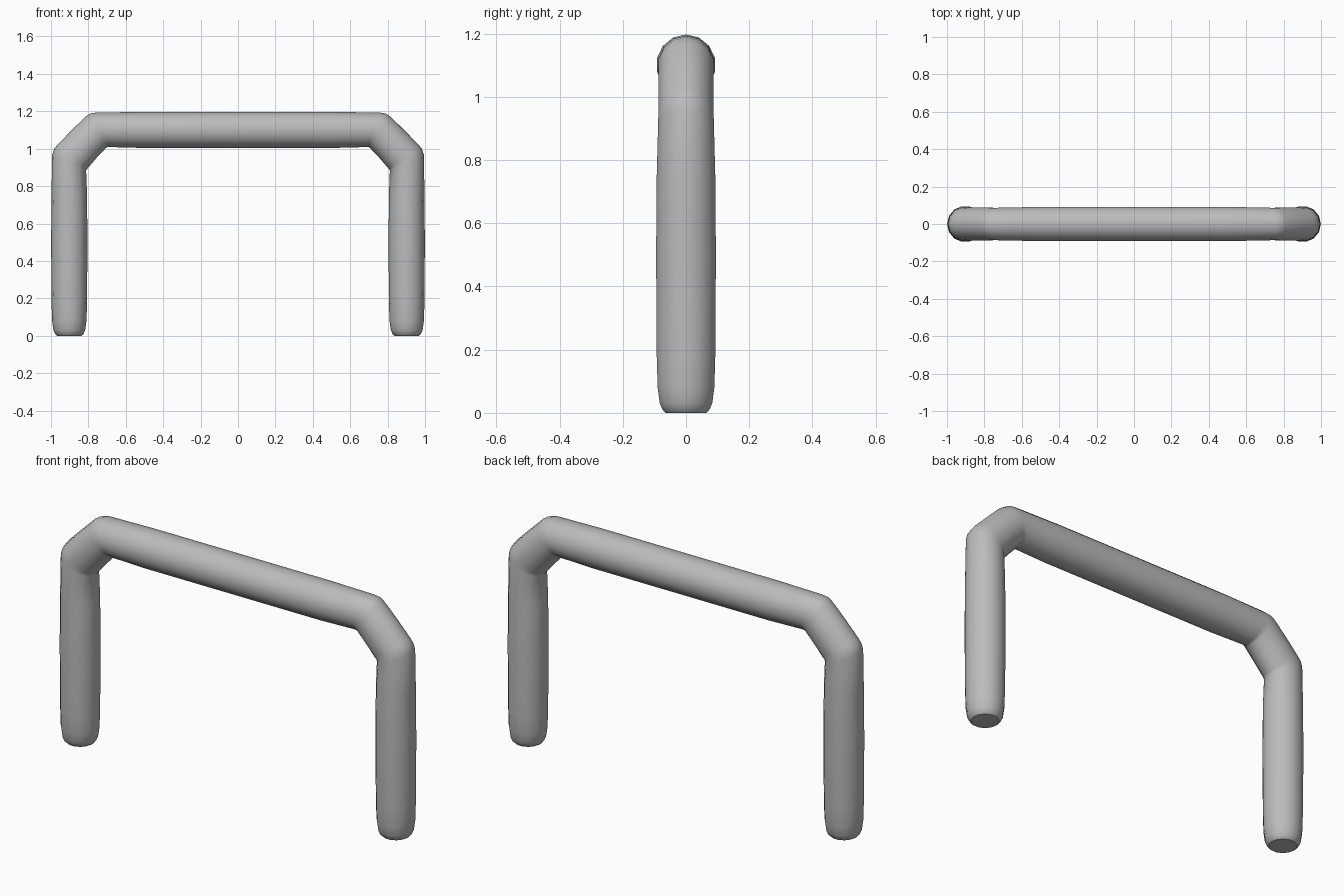
import bpy, bmesh, math
from mathutils import Vector

if "Cube" in bpy.data.objects:
    bpy.data.objects.remove(bpy.data.objects["Cube"])

grey = bpy.data.materials.new("plain grey")
grey.use_nodes = True
colour = (0.5, 0.5, 0.5, 1)
grey.diffuse_color = colour
grey.node_tree.nodes["Principled BSDF"].inputs["Base Color"].default_value = colour

SIDES = 14

# Half of the tube: outer x, z, inner x, z, half depth for each ring
half = []
for z, r in ((0, 0.066), (0.008, 0.075), (0.03, 0.085), (0.08, 0.092),
             (0.18, 0.095), (0.5, 0.097), (0.75, 0.095)):
    half.append((0.902 + r, z, 0.902 - r, z, r))
half += [
    (0.994, 0.965, 0.812, 0.885, 0.09),   # lower bend
    (0.984, 0.998, 0.809, 0.889, 0.089),
    (0.965, 1.022, 0.804, 0.895, 0.089),
    (0.888, 1.1, 0.755, 0.952, 0.09),     # elbow middle
    (0.815, 1.172, 0.706, 1.004, 0.089),  # upper bend
    (0.79, 1.188, 0.7, 1.008, 0.089),
    (0.76, 1.193, 0.692, 1.009, 0.089),
    (0.5, 1.197, 0.5, 1.004, 0.094),      # top bar
]
rings = half + [(-a, b, -c, d, w) for a, b, c, d, w in reversed(half)]

# Skin the rings into one continuous tube with flat feet
bm = bmesh.new()
loops = []
for ox, oz, ix, iz, depth in rings:
    outer, inner = Vector((ox, 0, oz)), Vector((ix, 0, iz))
    centre, arm = (outer + inner) / 2, (outer - inner) / 2
    loops.append([bm.verts.new(centre + arm * math.cos(t) + Vector((0, depth * math.sin(t), 0)))
                  for t in (2 * math.pi * k / SIDES for k in range(SIDES))])
for a, b in zip(loops, loops[1:]):
    for k in range(SIDES):
        n = (k + 1) % SIDES
        bm.faces.new((a[k], a[n], b[n], b[k]))
bm.faces.new(loops[0])
bm.faces.new(loops[-1])
bmesh.ops.recalc_face_normals(bm, faces=bm.faces)

mesh = bpy.data.meshes.new("bent_tube_frame")
bm.to_mesh(mesh)
bm.free()
mesh.materials.append(grey)
frame = bpy.data.objects.new("bent_tube_frame", mesh)
bpy.context.collection.objects.link(frame)
bpy.context.view_layer.objects.active = frame
frame.select_set(True)
bpy.ops.object.shade_smooth_by_angle(angle=math.radians(35))
